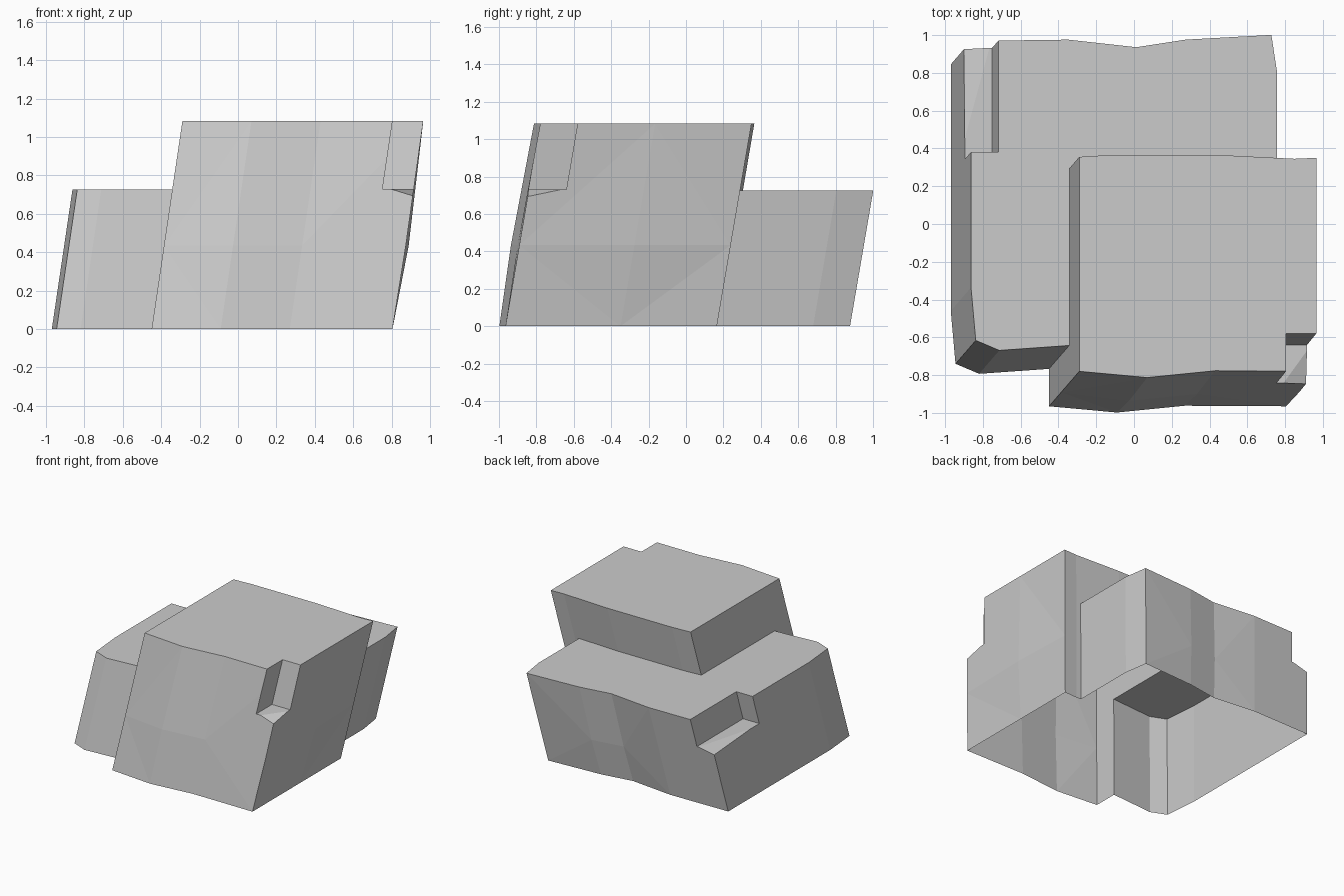
import bpy, bmesh
from mathutils import Matrix, Vector

cube = bpy.data.objects.get("Cube")
if cube:
    bpy.data.objects.remove(cube, do_unlink=True)

# Stone material
stone = bpy.data.materials.new("grey_stone")
stone.use_nodes = True
grey = (0.6, 0.6, 0.6, 1)
stone.diffuse_color = grey
stone.node_tree.nodes["Principled BSDF"].inputs["Base Color"].default_value = grey


def make_object(name, bm):
    bmesh.ops.recalc_face_normals(bm, faces=bm.faces)
    mesh = bpy.data.meshes.new(name)
    bm.to_mesh(mesh)
    bm.free()
    mesh.materials.append(stone)
    obj = bpy.data.objects.new(name, mesh)
    bpy.context.collection.objects.link(obj)
    return obj


def slab(name, outline, height, root):
    """Upright block from a plan outline of (x, y, bulge x, bulge y) at mid height."""
    bm = bmesh.new()
    levels = ((-root, 0), (0, 0), (height * 0.4, 1), (height, 0))
    rings = [[bm.verts.new((x + bx * k, y + by * k, z)) for x, y, bx, by in outline]
             for z, k in levels]
    for low, high in zip(rings, rings[1:]):
        for i in range(len(low)):
            j = (i + 1) % len(low)
            bm.faces.new((low[i], low[j], high[j], high[i]))
    bm.faces.new(rings[0])
    bm.faces.new(rings[-1])
    bmesh.ops.triangulate(bm, faces=[f for f in bm.faces if len(f.verts) == 4])
    return make_object(name, bm)


def notch(name, inner, outer, floor, dip):
    """Box cutter whose floor dips at its outer corner."""
    bm = bmesh.new()
    bmesh.ops.create_cube(bm, size=1)
    for v in bm.verts:
        out_x, out_y = v.co.x > 0, v.co.y > 0
        z = 1.4 if v.co.z > 0 else floor - (dip if out_x and out_y else 0)
        v.co = ((outer if out_x else inner)[0], (outer if out_y else inner)[1], z)
    bmesh.ops.triangulate(bm, faces=bm.faces)
    return make_object(name, bm)


def combine(obj, other, operation):
    mod = obj.modifiers.new(operation.lower(), "BOOLEAN")
    mod.operation, mod.object, mod.solver = operation, other, "EXACT"
    other.hide_render = True


# Tall front block
tall = slab("leaning_rock", [
    (-0.45, -0.965, 0, 0), (-0.09, -0.998, 0, -0.012), (0.27, -0.962, 0, -0.012),
    (0.805, -0.965, 0.005, 0), (0.805, -0.35, 0.02, 0), (0.805, 0.165, 0, 0),
    (0.69, 0.16, 0, 0), (0.29, 0.18, 0, 0), (-0.29, 0.18, 0, 0), (-0.45, 0.17, 0, 0)],
    1.083, 0.1)

# Low back block
low = slab("low_block", [
    (-0.97, -0.46, 0, 0), (-0.945, -0.74, 0, 0), (-0.82, -0.793, 0, 0),
    (-0.45, -0.767, 0, 0), (0.1, -0.73, 0, 0), (0.65, -0.3, 0, 0),
    (0.65, 0.68, 0, 0), (0.62, 0.877, 0, 0), (0.165, 0.852, 0, 0.01),
    (-0.095, 0.812, 0, 0.01), (-0.455, 0.852, 0, 0), (-0.825, 0.847, 0, 0),
    (-0.97, 0.845, 0, 0)], 0.725, 0.2)

# Chipped corners
front_chip = notch("front_chip", (0.645, -0.765), (0.83, -1.02), 0.73, 0.055)
back_chip = notch("back_chip", (-0.825, 0.257), (-1.0, 0.9), 0.5, 0.04)
combine(low, back_chip, "DIFFERENCE")
combine(tall, front_chip, "DIFFERENCE")
combine(tall, low, "UNION")

# Bake the shell, open it at the ground and lean it
bpy.context.view_layer.update()
baked = tall.evaluated_get(bpy.context.evaluated_depsgraph_get())
bm = bmesh.new()
bm.from_mesh(baked.to_mesh())
bmesh.ops.bisect_plane(bm, geom=bm.verts[:] + bm.edges[:] + bm.faces[:], dist=1e-4,
                       plane_co=Vector(), plane_no=Vector((0, 0, 1)), clear_inner=True)
lean = Matrix.Identity(4)
lean[0][2], lean[1][2] = 0.148, 0.171
bm.transform(lean)
tall.modifiers.clear()
bm.to_mesh(tall.data)
bm.free()
for helper in (low, front_chip, back_chip):
    bpy.data.objects.remove(helper, do_unlink=True)
